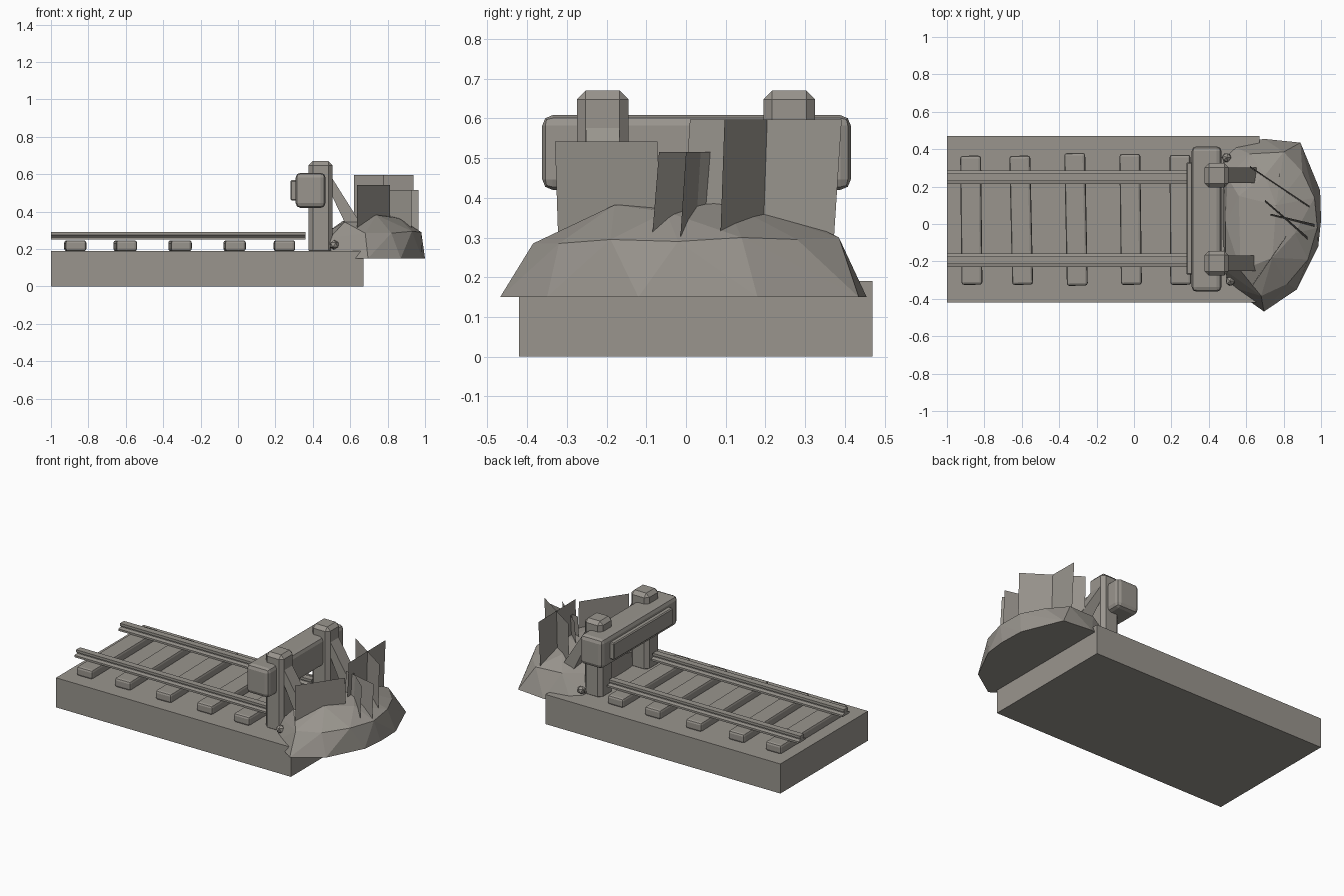
import bpy, bmesh, math
from mathutils import Vector, Matrix

if "Cube" in bpy.data.objects:
    bpy.data.objects.remove(bpy.data.objects["Cube"])

stone = bpy.data.materials.new("warm grey")
stone.diffuse_color = (0.32, 0.30, 0.27, 1)
stone.use_nodes = True
stone.node_tree.nodes["Principled BSDF"].inputs["Base Color"].default_value = stone.diffuse_color


def finish(name, bm):
    """Turn a bmesh into a named, coloured object."""
    bmesh.ops.recalc_face_normals(bm, faces=bm.faces)
    me = bpy.data.meshes.new(name)
    bm.to_mesh(me)
    bm.free()
    me.materials.append(stone)
    ob = bpy.data.objects.new(name, me)
    bpy.context.collection.objects.link(ob)
    return ob


def box(name, lo, hi, bevel=0, segments=1, turn=0):
    """Box between two corners, optionally bevelled and turned about z."""
    lo, hi = Vector(lo), Vector(hi)
    bm = bmesh.new()
    bmesh.ops.create_cube(bm, size=1)
    bmesh.ops.scale(bm, vec=hi - lo, verts=bm.verts)
    if bevel:
        bmesh.ops.bevel(bm, geom=bm.edges[:], offset=bevel, segments=segments,
                        profile=0.5, affect='EDGES')
    bmesh.ops.rotate(bm, matrix=Matrix.Rotation(turn, 3, 'Z'), verts=bm.verts)
    bmesh.ops.translate(bm, vec=(lo + hi) / 2, verts=bm.verts)
    return finish(name, bm)


def prism(name, outline, vec):
    """Extrude a closed outline of 3D points along a vector."""
    bm = bmesh.new()
    face = bm.faces.new([bm.verts.new(p) for p in outline])
    ext = bmesh.ops.extrude_face_region(bm, geom=[face], use_keep_orig=True)
    new = [g for g in ext["geom"] if isinstance(g, bmesh.types.BMVert)]
    bmesh.ops.translate(bm, vec=vec, verts=new)
    return finish(name, bm)


def hull(name, points):
    """Faceted rock from a cloud of points."""
    bm = bmesh.new()
    for p in points:
        bm.verts.new(p)
    res = bmesh.ops.convex_hull(bm, input=bm.verts)
    inside = {g for g in res["geom_interior"] if isinstance(g, bmesh.types.BMVert)}
    bmesh.ops.delete(bm, geom=list(inside), context='VERTS')
    return finish(name, bm)


# Ground slab
box("ground_slab", (-1, -0.42, 0), (0.67, 0.47, 0.19))

# Sleepers, each slightly askew
for x, y0, y1, turn in [(-0.87, -0.325, 0.365, 0.01), (-0.603, -0.325, 0.365, 0.022),
                        (-0.31, -0.33, 0.38, 0.02), (-0.018, -0.325, 0.375, 0.012),
                        (0.248, -0.325, 0.37, 0.006)]:
    box("sleeper", (x - 0.056, y0, 0.188), (x + 0.056, y1, 0.247), 0.014, 2, turn)

# Rails with foot, web and head
half = [(0.036, 0.25), (0.036, 0.262), (0.012, 0.267), (0.012, 0.272),
        (0.02, 0.276), (0.02, 0.292)]
section = half + [(-y, z) for y, z in reversed(half)]
for yc in (-0.195, 0.25):
    prism("rail", [(-1, yc + y, z) for y, z in section], (1.36, 0, 0))

# Posts with chamfered tops, and braces running down into the mound
for yc in (-0.21, 0.26):
    box("post", (0.378, yc - 0.065, 0.17), (0.505, yc + 0.065, 0.67), 0.022)
    yb = yc
    prism("brace", [(0.49, yb - 0.042, 0.60), (0.66, yb - 0.042, 0.33),
                    (0.66, yb - 0.042, 0.22), (0.63, yb - 0.042, 0.22),
                    (0.49, yb - 0.042, 0.51)], (0, 0.084, 0))

# Buffer beam and its face plate
box("buffer_beam", (0.308, -0.362, 0.42), (0.468, 0.415, 0.608), 0.026, 2)
box("beam_plate", (0.28, -0.27, 0.46), (0.33, 0.33, 0.568), 0.006)

# Faceted earth mound: base ring, shoulder ring, crown
hull("earth_mound", [
    (0.50, -0.33, 0.15), (0.695, -0.468, 0.15), (0.87, -0.35, 0.15),
    (0.985, -0.12, 0.15), (1.0, 0.02, 0.15), (0.995, 0.18, 0.15),
    (0.89, 0.435, 0.15), (0.695, 0.455, 0.15), (0.52, 0.42, 0.15),
    (0.47, 0.0, 0.15), (0.48, 0.34, 0.20), (0.49, -0.25, 0.26),
    (0.68, -0.385, 0.285), (0.82, -0.32, 0.285), (0.93, -0.19, 0.295),
    (0.98, -0.02, 0.29), (0.965, 0.14, 0.30), (0.90, 0.28, 0.295),
    (0.80, 0.385, 0.30), (0.62, 0.375, 0.305), (0.50, 0.25, 0.29),
    (0.49, 0.0, 0.30), (0.57, -0.25, 0.345), (0.74, -0.18, 0.382),
    (0.86, -0.05, 0.365), (0.76, 0.10, 0.39), (0.70, 0.26, 0.36),
    (0.56, 0.15, 0.35)])

# Small stones beside the posts
for x, y in ((0.515, -0.305), (0.495, 0.355)):
    bm = bmesh.new()
    bmesh.ops.create_icosphere(bm, subdivisions=1, radius=0.027,
                               matrix=Matrix.Translation((x, y, 0.222)))
    finish("small_stone", bm)

# Flat grass blades standing on the mound: top ends, top height, foot height, lean in y
for p, q, top, foot, lean in [((0.635, -0.33), (0.812, -0.072), 0.542, 0.30, 0.008),
                              ((0.775, 0.392), (0.78, 0.01), 0.597, 0.29, -0.02),
                              ((0.62, 0.31), (0.938, 0.097), 0.597, 0.31, -0.01),
                              ((0.70, 0.13), (0.928, -0.068), 0.515, 0.305, -0.017),
                              ((0.73, 0.055), (0.965, 0.0), 0.515, 0.29, -0.015)]:
    bm = bmesh.new()
    bm.faces.new([bm.verts.new(v) for v in (
        (*p, top), (*q, top), (q[0], q[1] + lean, foot), (p[0], p[1] + lean, foot))])
    finish("grass_blade", bm)
